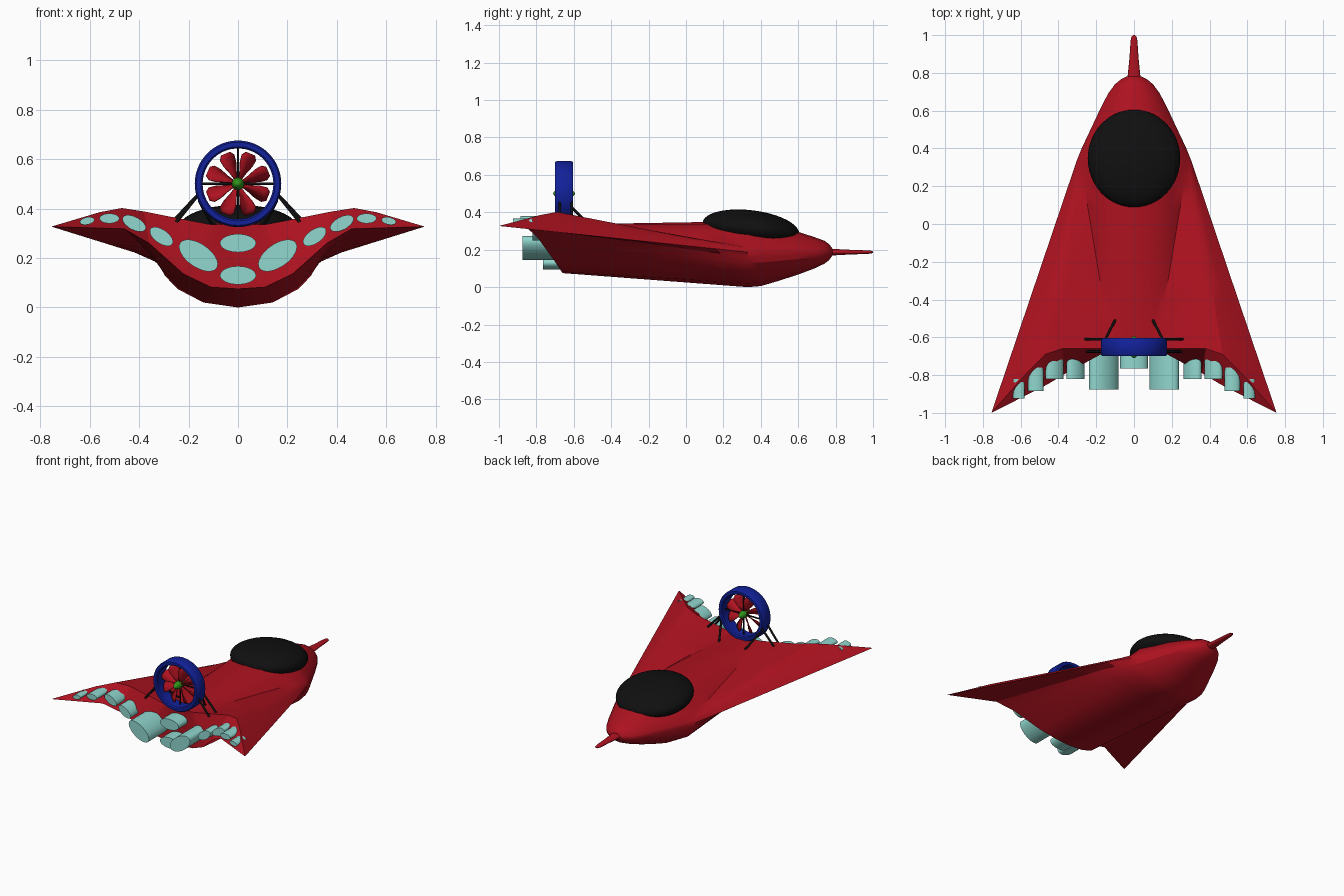
import bpy, bmesh, math
from mathutils import Vector, Matrix

if "Cube" in bpy.data.objects:
    bpy.data.objects.remove(bpy.data.objects["Cube"])


def material(name, rgb):
    m = bpy.data.materials.new(name)
    m.diffuse_color = (*rgb, 1)
    m.use_nodes = True
    m.node_tree.nodes["Principled BSDF"].inputs["Base Color"].default_value = m.diffuse_color
    return m


RED = material("red_paint", (0.42, 0.006, 0.014))
BLUE = material("blue_paint", (0.006, 0.015, 0.32))
BLACK = material("black", (0.005, 0.005, 0.005))
CYAN = material("pale_cyan", (0.28, 0.68, 0.62))
GREEN = material("green", (0.03, 0.3, 0.01))


def finish(name, bm, mat, angle=35):
    bmesh.ops.recalc_face_normals(bm, faces=bm.faces[:])
    me = bpy.data.meshes.new(name)
    bm.to_mesh(me)
    bm.free()
    ob = bpy.data.objects.new(name, me)
    bpy.context.collection.objects.link(ob)
    me.materials.append(mat)
    bpy.ops.object.select_all(action='DESELECT')
    bpy.context.view_layer.objects.active = ob
    ob.select_set(True)
    bpy.ops.object.shade_smooth_by_angle(angle=math.radians(angle))
    return ob


def lathe(name, profile, mat, centre, flat=1, closed=False, n=48):
    """Spin (radius, y) points around the y axis; flat squashes z."""
    bm = bmesh.new()
    rings = []
    for r, y in profile:
        rings.append([bm.verts.new((centre[0] + r * math.cos(2 * math.pi * i / n), centre[1] + y,
                                    centre[2] + flat * r * math.sin(2 * math.pi * i / n)))
                      for i in range(n)])
    pairs = list(zip(rings, rings[1:])) + ([(rings[-1], rings[0])] if closed else [])
    for a, b in pairs:
        for i in range(n):
            bm.faces.new((a[i], a[(i + 1) % n], b[(i + 1) % n], b[i]))
    if not closed:
        bm.faces.new(rings[0])
        bm.faces.new(rings[-1])
    return finish(name, bm, mat)


def ellipsoid(name, centre, radii, mat, tilt=0):
    bm = bmesh.new()
    bmesh.ops.create_uvsphere(bm, u_segments=48, v_segments=24, radius=1)
    bm.transform(Matrix.Translation(centre) @ Matrix.Rotation(tilt, 4, 'X')
                 @ Matrix.Diagonal((*radii, 1)))
    return finish(name, bm, mat)


def rod(name, a, b, r, mat=BLACK):
    a, b = Vector(a), Vector(b)
    bm = bmesh.new()
    bmesh.ops.create_cone(bm, cap_ends=True, segments=12, radius1=r, radius2=r, depth=(b - a).length)
    bm.transform(Matrix.Translation((a + b) / 2)
                 @ (b - a).to_track_quat('Z', 'Y').to_matrix().to_4x4())
    return finish(name, bm, mat)


# Hull: half sections from top centre, around the wing edge, to bottom centre
tail = [(0, -.66, .335), (.05, -.66, .335), (.09, -.66, .335), (.12, -.66, .337),
        (.38, -.66, .388), (.47, -.69, .402), (.56, -.78, .385), (.755, -1, .327),
        (.46, -.85, .318), (.36, -.79, .26), (.22, -.70, .135), (.11, -.66, .082), (0, -.66, .075)]
waist = [(0, .33, .352), (.12, .33, .338), (.22, .33, .29), (.285, .33, .225),
         (.293, .33, .212), (.299, .33, .203), (.302, .33, .197), (.305, .33, .187),
         (.303, .33, .16), (.297, .33, .13), (.245, .33, .075), (.14, .33, .02), (0, .33, 0)]
sections = [[Vector(a).lerp(Vector(b), t / 8) for a, b in zip(tail, waist)] for t in range(9)]
# nose: y, width, upper and lower scale of the waist section
for y, sx, up, low in [(.40, .91, .95, .97), (.49, .77, .85, .83), (.60, .60, .66, .64), (.69, .45, .48, .46),
                       (.74, .33, .37, .33), (.765, .23, .26, .23), (.782, .12, .12, .10)]:
    sections.append([Vector((p[0] * sx, y, .187 + (p[2] - .187) * (up if p[2] > .187 else low)))
                     for p in waist])
bm = bmesh.new()
rows = [[bm.verts.new(p) for p in s] for s in sections]
for a, b in zip(rows, rows[1:]):
    for i in range(12):
        bm.faces.new((a[i], a[i + 1], b[i + 1], b[i]))
bm.faces.new(rows[-1])
for ids in [(6, 7, 8), (5, 6, 8), (4, 5, 8, 9), (3, 4, 9, 10), (2, 3, 10), (0, 1, 2, 10, 11, 12)]:
    bm.faces.new([rows[0][i] for i in ids])
copy = bmesh.ops.duplicate(bm, geom=bm.verts[:] + bm.edges[:] + bm.faces[:])["geom"]
for v in copy:
    if isinstance(v, bmesh.types.BMVert):
        v.co.x *= -1
bmesh.ops.remove_doubles(bm, verts=bm.verts[:], dist=1e-5)
finish("hull", bm, RED, 28)

# Nose spike and canopy
lathe("nose_spike", [(.036, .74), (.033, .79), (.024, .88), (.018, .97), (.014, .99), (.006, 1)],
      RED, (0, 0, .187), flat=.52)
ellipsoid("canopy", (0, .347, .314), (.245, .26, .097), BLACK, math.radians(-7))

# Engines: x, z, radius along, radius across, tilt in degrees, start y, end y
engines = [(0, .26, .073, .037, 0, -.60, -.765), (0, .13, .073, .037, 0, -.60, -.765),
           (.16, .21, .09, .047, 35, -.62, -.875), (.31, .287, .054, .028, 35, -.68, -.82),
           (.42, .34, .052, .026, 28, -.70, -.82), (.52, .36, .04, .02, 0, -.76, -.885),
           (.61, .35, .03, .015, -12, -.82, -.925)]
for k, (x, z, ra, rb, tilt, y0, y1) in enumerate(engines):
    for s in ((1, -1) if x else (1,)):
        bm = bmesh.new()
        bmesh.ops.create_cone(bm, cap_ends=True, segments=32, radius1=1, radius2=1, depth=1)
        bm.transform(Matrix.Translation((s * x, (y0 + y1) / 2, z))
                     @ Matrix.Rotation(math.radians(-s * tilt), 4, 'Y')
                     @ Matrix.Diagonal((ra, y0 - y1, rb, 1)) @ Matrix.Rotation(math.pi / 2, 4, 'X'))
        finish(f"engine_{k}_{'left' if s < 0 else 'right'}", bm, CYAN)

# Fan shroud ring
C = Vector((0, -.652, .5))
lathe("fan_ring", [(.143, -.04), (.150, -.048), (.168, -.048), (.175, -.038),
                   (.175, .038), (.168, .048), (.150, .048), (.143, .04)], BLUE, C, closed=True, n=64)

# Fan hub and shroud spokes
ellipsoid("fan_hub", C, (.025, .058, .025), GREEN)
rod("fan_spoke_upright", C + Vector((0, .01, -.15)), C + Vector((0, .01, .15)), .005)
rod("fan_spoke_level", C + Vector((-.15, .01, 0)), C + Vector((.15, .01, 0)), .005)

# Fan blades: twisted paddles around the hub
bm = bmesh.new()
for k in range(8):
    spin = Matrix.Translation(C) @ Matrix.Rotation(2 * math.pi * (k + .5) / 8, 4, 'Y')
    rows = []
    for r, w, twist in [(.015, .008, 65), (.05, .022, 55), (.085, .036, 45), (.115, .038, 38), (.132, .022, 34)]:
        t = math.radians(twist)
        rows.append([bm.verts.new(spin @ Vector((u * w * math.cos(t), u * w * math.sin(t), r)))
                     for u in (-1, 0, 1)])
    for a, b in zip(rows, rows[1:]):
        for i in range(2):
            bm.faces.new((a[i], a[i + 1], b[i + 1], b[i]))
blades = finish("fan_blades", bm, RED)
solid = blades.modifiers.new("thickness", 'SOLIDIFY')
solid.thickness = .006
solid.offset = 0

# Struts holding the ring on the hull
for s in (-1, 1):
    for k, (a, b) in enumerate([((.27, -.61, .34), (.162, -.61, .455)),
                                ((.25, -.675, .345), (.162, -.675, .455)),
                                ((.10, -.51, .325), (.155, -.615, .43))]):
        rod(f"ring_strut_{k}_{'left' if s < 0 else 'right'}",
            (s * a[0], a[1], a[2]), (s * b[0], b[1], b[2]), .007)
